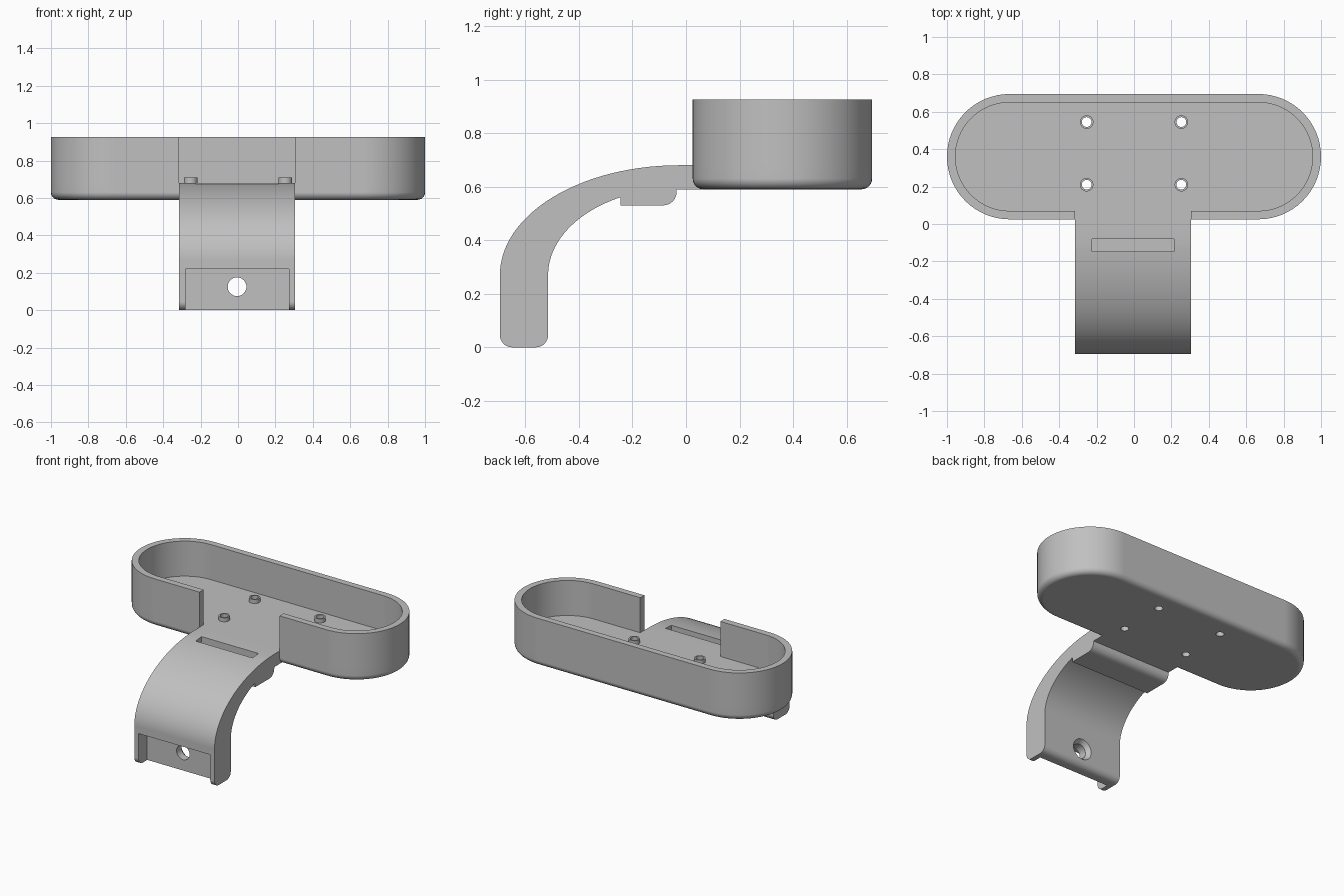
import bpy, bmesh, math

if "Cube" in bpy.data.objects:
    bpy.data.objects.remove(bpy.data.objects["Cube"])

grey = bpy.data.materials.new("light_grey")
grey.diffuse_color = (0.53, 0.53, 0.53, 1)
grey.use_nodes = True
grey.node_tree.nodes["Principled BSDF"].inputs["Base Color"].default_value = grey.diffuse_color

X0, X1 = -0.315, 0.305            # arm width, also the opening in the tray wall
XM = (X0 + X1) / 2
FLOOR, BASE, RIM = 0.68, 0.59, 0.925


def arc(cy, cz, ry, rz, a0, a1, n):
    """Points on an ellipse arc, angles in degrees."""
    return [(cy + ry * math.cos(math.radians(a0 + (a1 - a0) * i / n)),
             cz + rz * math.sin(math.radians(a0 + (a1 - a0) * i / n))) for i in range(n + 1)]


def finish(name, bm):
    bmesh.ops.recalc_face_normals(bm, faces=bm.faces[:])
    me = bpy.data.meshes.new(name)
    bm.to_mesh(me)
    bm.free()
    ob = bpy.data.objects.new(name, me)
    bpy.context.collection.objects.link(ob)
    me.materials.append(grey)
    return ob


def box(name, lo, hi):
    c = [(a + b) / 2 for a, b in zip(lo, hi)]
    bpy.ops.mesh.primitive_cube_add(size=1, location=c)
    ob = bpy.context.object
    ob.name = name
    ob.scale = [b - a for a, b in zip(lo, hi)]
    return ob


def cone(name, loc, r1, r2, depth, rot=(0, 0, 0)):
    bpy.ops.mesh.primitive_cone_add(vertices=32, radius1=r1, radius2=r2, depth=depth,
                                    location=loc, rotation=rot)
    bpy.context.object.name = name
    return bpy.context.object


def cut(ob, cutter):
    cutter.hide_render = True
    cutter.hide_set(True)
    cutter.data.materials.append(grey)
    m = ob.modifiers.new("cut", 'BOOLEAN')
    m.operation, m.solver, m.object = 'DIFFERENCE', 'EXACT', cutter


def apply_and_smooth(ob):
    """Bake the cuts, then shade smooth with sharp edges kept."""
    bpy.context.view_layer.update()
    me = bpy.data.meshes.new_from_object(ob.evaluated_get(bpy.context.evaluated_depsgraph_get()))
    ob.modifiers.clear()
    ob.data = me
    bpy.ops.object.select_all(action='DESELECT')
    ob.select_set(True)
    bpy.context.view_layer.objects.active = ob
    bpy.ops.object.shade_smooth_by_angle(angle=math.radians(30))
    m = ob.modifiers.new("weighted", 'WEIGHTED_NORMAL')
    m.weight, m.keep_sharp = 100, True


# Tray: stadium shaped rings, with the front wall left out over the arm
CX, CY, R, WALL, FIL = 0.665, 0.36, 0.335, 0.045, 0.04


def ring(bm, inset, z):
    r = R - inset
    pts = arc(CX, CY, r, r, -90, 90, 32) + arc(-CX, CY, r, r, 90, 270, 32)
    pts += [(X0, CY - r), (X1, CY - r)]
    return [bm.verts.new((x, y, z)) for x, y in pts]


bm = bmesh.new()
rings = [ring(bm, FIL * (1 - math.sin(t)), BASE + FIL * (1 - math.cos(t)))
         for t in [math.radians(15 * i) for i in range(7)]]
outer = ring(bm, 0, FLOOR)
rings.append(outer)
outer_top, inner_top, inner = ring(bm, 0, RIM), ring(bm, WALL, RIM), ring(bm, WALL, FLOOR)
N = len(outer)
GAP = N - 2                        # segment between the two opening edges


def strip(a, b, skip=None):
    for i in range(N):
        if i != skip:
            j = (i + 1) % N
            bm.faces.new((a[i], a[j], b[j], b[i]))


for a, b in zip(rings, rings[1:]):
    strip(a, b)
for a, b in ((outer, outer_top), (outer_top, inner_top), (inner_top, inner)):
    strip(a, b, GAP)
bm.faces.new((outer[GAP], outer[GAP + 1], inner[GAP + 1], inner[GAP]))
for i in (GAP, GAP + 1):           # wall ends beside the opening
    bm.faces.new((outer[i], outer_top[i], inner_top[i], inner[i]))
bm.faces.new(inner)
bm.faces.new(rings[0])
bmesh.ops.delete(bm, geom=[v for v in bm.verts if not v.link_faces], context='VERTS')
tray = finish("tray", bm)

# Screw bosses with through holes
for k, (x, y) in enumerate([(sx * 0.253, y) for sx in (-1, 1) for y in (0.21, 0.545)]):
    cut(tray, cone(f"screw_hole_cutter_{k}", (x, y, 0.64), 0.026, 0.026, 0.4))
    bm = bmesh.new()
    loops = [[bm.verts.new((x + px, y + py, z)) for px, py in arc(0, 0, r, r, 0, 348.75, 31)]
             for r, z in ((0.036, FLOOR), (0.036, 0.708), (0.026, 0.708), (0.026, FLOOR))]
    for a, b in zip(loops, loops[1:]):
        for i in range(32):
            j = (i + 1) % 32
            bm.faces.new((a[i], a[j], b[j], b[i]))
    apply_and_smooth(finish(f"screw_boss_{k}", bm))
apply_and_smooth(tray)

# Curved arm: side profile (y, z) extruded across x, with the ledge underneath
profile = [(0.025, FLOOR)]
profile += arc(-0.025, 0.27, 0.67, 0.41, 90, 180, 28)        # outer curve
profile += arc(-0.65, 0.045, 0.045, 0.045, 180, 270, 6)      # foot, front edge
profile += arc(-0.56, 0.045, 0.045, 0.045, 270, 360, 6)      # foot, back edge
profile += arc(-0.025, 0.27, 0.49, 0.325, 180, 116.7, 20)    # inner curve
profile += [(-0.245, 0.53)]                                  # ledge
profile += arc(-0.085, 0.58, 0.05, 0.05, 270, 360, 6)
profile += [(-0.035, BASE), (0.07, BASE)]
bm = bmesh.new()
sides = [[bm.verts.new((x, y, z)) for y, z in profile] for x in (X0, X1)]
for s in sides:
    bm.faces.new(s)
for i in range(len(profile)):
    j = (i + 1) % len(profile)
    bm.faces.new((sides[0][i], sides[0][j], sides[1][j], sides[1][i]))
arm = finish("arm", bm)

# Foot pocket, strap slot, and countersunk bolt hole
turn = (-math.pi / 2, 0, 0)
cut(arm, box("pocket_cutter", (-0.282, -0.9, -0.2), (0.272, -0.6, 0.22)))
cut(arm, box("slot_cutter", (-0.225, -0.147, 0.57), (0.215, -0.08, 0.9)))
cut(arm, cone("bolt_hole_cutter", (XM, -0.55, 0.125), 0.05, 0.05, 0.4, turn))
cut(arm, cone("countersink_cutter", (XM, -0.515, 0.125), 0.051, 0.095, 0.06, turn))
apply_and_smooth(arm)
